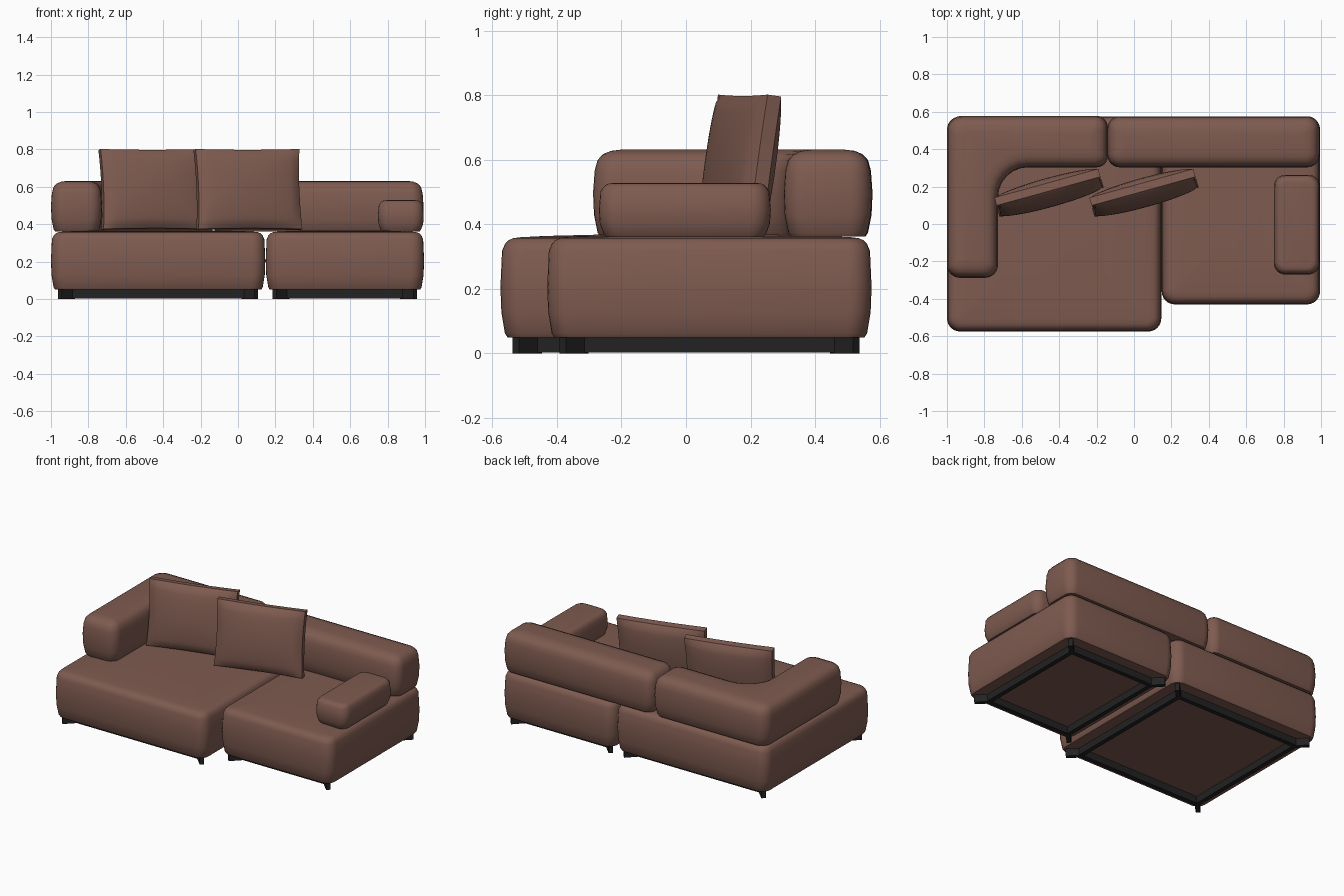
import bpy, bmesh, math
from mathutils import Vector, Matrix

if "Cube" in bpy.data.objects:
    bpy.data.objects.remove(bpy.data.objects["Cube"])


def material(name, rgb, rough):
    m = bpy.data.materials.new(name)
    m.use_nodes = True
    m.diffuse_color = (*rgb, 1)
    node = m.node_tree.nodes["Principled BSDF"]
    node.inputs["Base Color"].default_value = (*rgb, 1)
    node.inputs["Roughness"].default_value = rough
    return m


FABRIC = material("brown fabric", (0.21, 0.105, 0.08), 0.9)
METAL = material("black metal", (0.016, 0.016, 0.017), 0.6)


def finish(name, bm, mat, smooth=True):
    bmesh.ops.recalc_face_normals(bm, faces=bm.faces)
    mesh = bpy.data.meshes.new(name)
    bm.to_mesh(mesh)
    bm.free()
    mesh.materials.append(mat)
    ob = bpy.data.objects.new(name, mesh)
    bpy.context.collection.objects.link(ob)
    if smooth:
        bpy.ops.object.select_all(action='DESELECT')
        ob.select_set(True)
        bpy.context.view_layer.objects.active = ob
        bpy.ops.object.shade_smooth_by_angle(angle=math.radians(40))
    return ob


def outline(corners, inset, steps=6):
    """Counter-clockwise polygon of (x, y, radius), moved inward and rounded."""
    pts = []
    for i, (x, y, r) in enumerate(corners):
        here = Vector((x, y))
        a = (here - Vector(corners[i - 1][:2])).normalized()
        b = (Vector(corners[(i + 1) % len(corners)][:2]) - here).normalized()
        convex = a.cross(b) > 0
        # right-angled corners: the mitre is the sum of both inward normals
        here += inset * (Vector((-a.y, a.x)) + Vector((-b.y, b.x)))
        r = max(r - inset * 0.6, 0.015) if convex else r + inset
        centre = here - a * r + b * r
        for k in range(steps + 1):
            t = k / steps * math.pi / 2
            pts.append(centre + r * (a * math.sin(t) - b * math.cos(t)))
    return pts


def upholstered(name, corners, profile):
    """Stack rounded outlines following a (z, inset) profile."""
    bm = bmesh.new()
    rings = [[bm.verts.new((p.x, p.y, z)) for p in outline(corners, d)]
             for z, d in profile]
    n = len(rings[0])
    for lo, hi in zip(rings, rings[1:]):
        for i in range(n):
            j = (i + 1) % n
            bm.faces.new((lo[i], lo[j], hi[j], hi[i]))
    bm.faces.new(rings[0][::-1])
    bm.faces.new(rings[-1])
    return finish(name, bm, FABRIC)


def rect(x0, x1, y0, y1, r):
    return [(x0, y0, r), (x1, y0, r), (x1, y1, r), (x0, y1, r)]


def soft_profile(z0, z1, edge):
    """Bulging sides, with a soft top edge of the given width."""
    h = z1 - z0
    return [(z0, 0.022), (z0 + 0.012, 0.014), (z0 + h * 0.25, 0.003),
            (z0 + h * 0.5, 0), (z1 - edge * 1.2, 0.005), (z1 - edge * 0.6, 0.014),
            (z1 - edge * 0.27, 0.014 + edge * 0.3),
            (z1 - edge * 0.08, 0.014 + edge * 0.75), (z1, 0.014 + edge * 1.4)]


# Seat bases, with slightly domed tops
SEATS = {"right": (-1, 0.146, -0.575, 0.575), "left": (0.148, 0.995, -0.43, 0.575)}
for side, (x0, x1, y0, y1) in SEATS.items():
    prof = soft_profile(0.05, 0.36, 0.035) + [(0.364, 0.14), (0.368, 0.3)]
    upholstered(side + "_seat", rect(x0, x1, y0, y1, 0.07), prof)

# Corner back with its arm, straight back and low armrest
corner = [(-1, -0.288, 0.07), (-0.727, -0.288, 0.07), (-0.727, 0.303, 0.16),
          (-0.14, 0.303, 0.06), (-0.14, 0.578, 0.06), (-1, 0.578, 0.08)]
upholstered("corner_back", corner, soft_profile(0.362, 0.632, 0.055))
upholstered("straight_back", rect(-0.142, 0.992, 0.303, 0.576, 0.065),
            soft_profile(0.362, 0.632, 0.055))
upholstered("armrest", rect(0.748, 0.993, -0.27, 0.263, 0.06),
            soft_profile(0.36, 0.528, 0.022))


# Loose cushions
def cushion(name, x, y, z):
    bm = bmesh.new()
    bmesh.ops.create_grid(bm, x_segments=20, y_segments=16, size=1)
    geo = bmesh.ops.extrude_face_region(bm, geom=bm.faces[:], use_keep_orig=True)
    front = {v for v in geo["geom"] if isinstance(v, bmesh.types.BMVert)}
    for v in bm.verts:
        u, w = v.co.x, v.co.y
        puff = (max(0, 1 - u * u) * max(0, 1 - w * w)) ** 0.45
        thick = 0.022 + 0.048 * puff
        v.co = (0.288 * u * (1 - 0.03 * (1 - w * w)),
                0.216 * w * (1 - 0.02 * (1 - u * u)),
                thick if v in front else -thick)
    ob = finish(name, bm, FABRIC)
    ob.location = (x, y, z)
    ob.rotation_euler = (math.radians(82), 0, math.radians(15.5))


cushion("right_cushion", -0.455, 0.168, 0.585)
cushion("left_cushion", 0.053, 0.168, 0.585)


# Base frames: four rails and a diagonal foot at each corner
def add_box(bm, centre, size, angle=0):
    mat = (Matrix.Translation(centre) @ Matrix.Rotation(angle, 4, 'Z')
           @ Matrix.Diagonal((*size, 1)))
    bmesh.ops.create_cube(bm, size=1, matrix=mat)


for side, (x0, x1, y0, y1) in SEATS.items():
    bm = bmesh.new()
    cx, cy = (x0 + x1) / 2, (y0 + y1) / 2
    hx, hy = (x1 - x0) / 2 - 0.11, (y1 - y0) / 2 - 0.11
    for s in (-1, 1):
        add_box(bm, (cx, cy + s * hy, 0.028), (2 * hx, 0.03, 0.05))
        add_box(bm, (cx + s * hx, cy, 0.028), (0.03, 2 * hy, 0.05))
        for t in (-1, 1):
            add_box(bm, (cx + s * (hx + 0.027), cy + t * (hy + 0.027), 0.028),
                    (0.1, 0.028, 0.056), s * t * math.pi / 4)
    finish(side + "_frame", bm, METAL, smooth=False)
